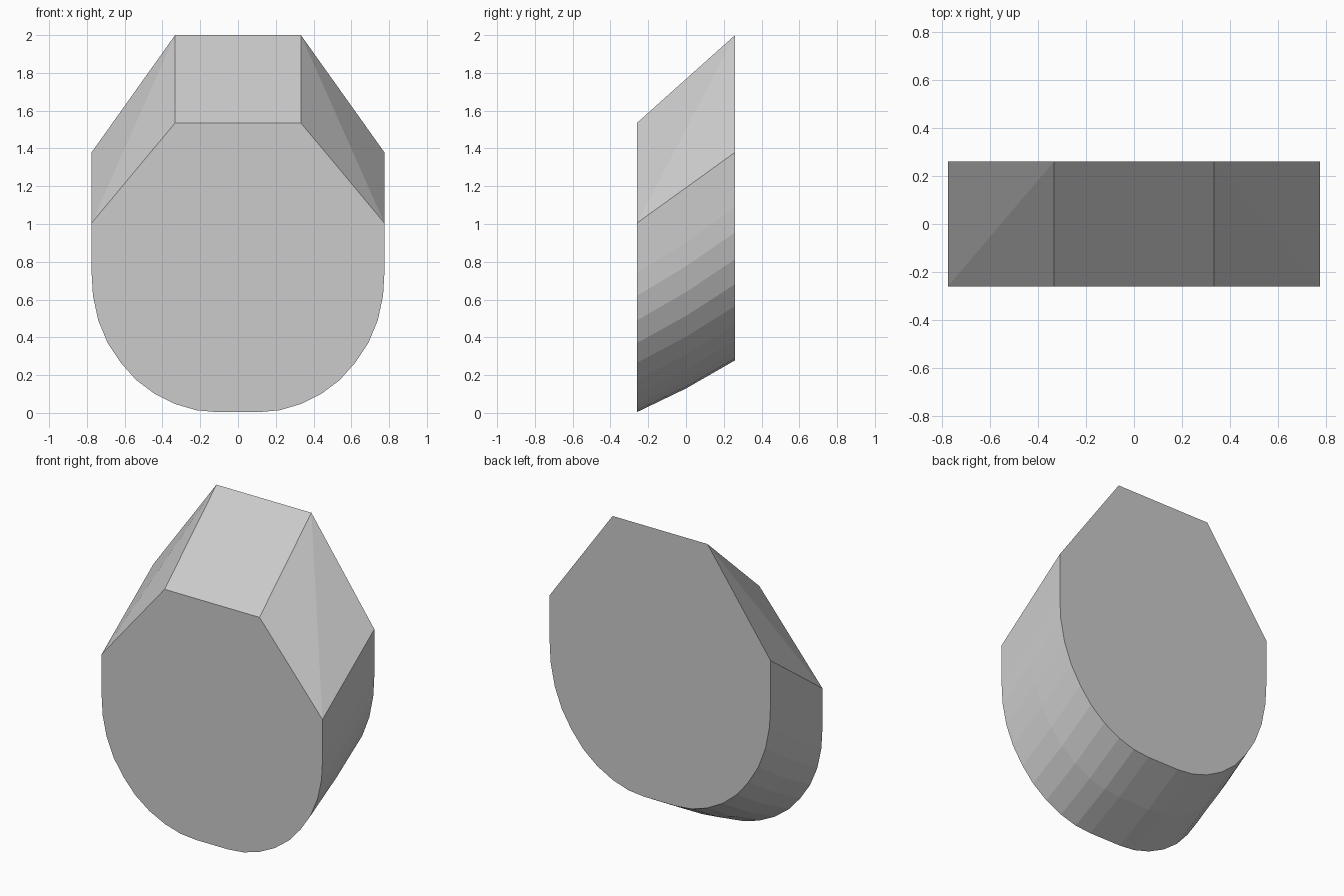
import bpy, bmesh

if "Cube" in bpy.data.objects:
    bpy.data.objects.remove(bpy.data.objects["Cube"])

D = 0.26  # half depth

# Right half of the front outline (x, z), from shoulder down to the base
HALF = [(0.775, 1.005), (0.775, 0.74), (0.768, 0.62), (0.74, 0.49), (0.69, 0.37),
        (0.62, 0.265), (0.54, 0.175), (0.44, 0.10), (0.33, 0.046), (0.22, 0.014),
        (0.11, 0.004)]


def half_ring(t):
    """Half outline at depth t (0 front, 1 back), rising towards the back."""
    pts = [(0.333, 1.535 + 0.465 * t)]
    for i, (x, z) in enumerate(HALF):
        sag = 0.0 if i == 0 else 0.012 * 4 * t * (1 - t)
        pts.append((x, z + (0.274 + 0.1 * z) * t - sag))
    return pts


def full_ring(bm, t):
    half = half_ring(t)
    outline = half + [(-x, z) for x, z in reversed(half)]
    return [bm.verts.new((x, -D + 2 * D * t, z)) for x, z in outline]


bm = bmesh.new()
rings = [full_ring(bm, t) for t in (0, 0.5, 1)]
n = len(rings[0])
front, mid, back = rings

# Front and back caps
bm.faces.new(front)
bm.faces.new(back[::-1])

# Curved sides and underside, in two rows
for a, b in zip(rings, rings[1:]):
    for i in range(1, n - 2):
        bm.faces.new((a[i], b[i], b[i + 1], a[i + 1]))

# Sloping top and the two creased shoulder facets
bm.faces.new((front[n - 1], back[n - 1], back[0], front[0]))
for top, sh in ((0, 1), (n - 1, n - 2)):
    bm.faces.new((front[top], back[top], front[sh]))
    bm.faces.new((back[top], back[sh], mid[sh], front[sh]))

bmesh.ops.recalc_face_normals(bm, faces=bm.faces)
mesh = bpy.data.meshes.new("wedge_block")
bm.to_mesh(mesh)
bm.free()
obj = bpy.data.objects.new("wedge_block", mesh)
bpy.context.collection.objects.link(obj)
